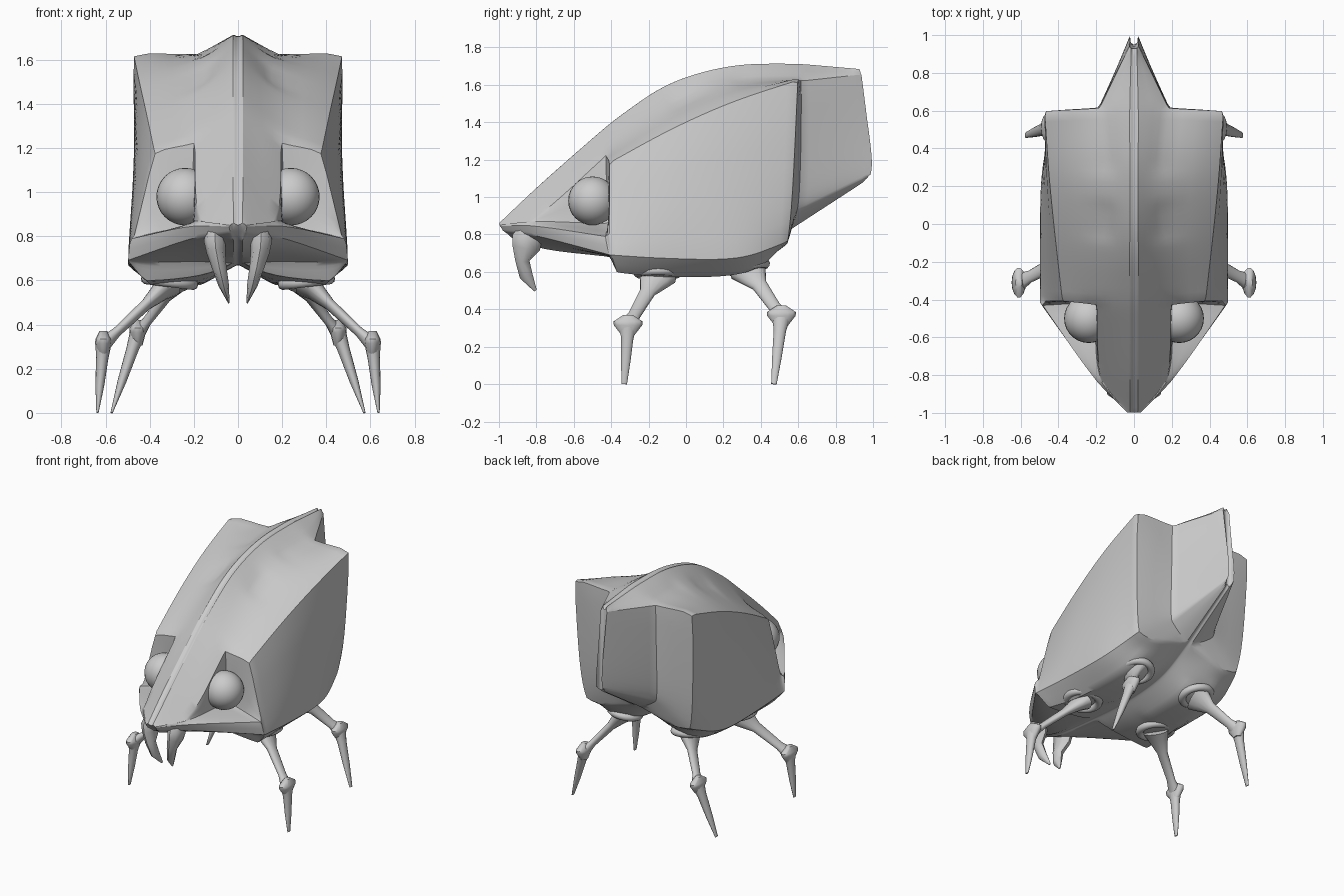
import bpy, bmesh, math
from mathutils import Vector, Matrix

if "Cube" in bpy.data.objects:
    bpy.data.objects.remove(bpy.data.objects["Cube"])


def finish(obj, angle=40):
    """Mirror across x and smooth all but the sharp edges."""
    m = obj.modifiers.new("Mirror", 'MIRROR')
    m.use_clip = True
    m.merge_threshold = 0.0005
    bpy.ops.object.select_all(action='DESELECT')
    obj.select_set(True)
    bpy.context.view_layer.objects.active = obj
    bpy.ops.object.shade_smooth_by_angle(angle=math.radians(angle))


def new_object(name, bm, angle=40):
    bmesh.ops.recalc_face_normals(bm, faces=bm.faces[:])
    me = bpy.data.meshes.new(name)
    bm.to_mesh(me)
    bm.free()
    obj = bpy.data.objects.new(name, me)
    bpy.context.collection.objects.link(obj)
    finish(obj, angle)
    return obj


def curve_at(keys, t):
    """Point at t in 0..1 on a smooth curve through the keys."""
    k = [Vector(p) for p in keys]
    n = len(k) - 1
    i = min(int(t * n), n - 1)
    u = t * n - i
    p1, p2 = k[i], k[i + 1]
    p0 = k[i - 1] if i > 0 else 2 * p1 - p2
    p3 = k[i + 2] if i + 2 <= n else 2 * p2 - p1
    return 0.5 * (2 * p1 + (p2 - p0) * u + (2 * p0 - 5 * p1 + 4 * p2 - p3) * u * u
                  + (3 * p1 - p0 - 3 * p2 + p3) * u ** 3)


def bridge(bm, rings, closed):
    for a, b in zip(rings, rings[1:]):
        n = len(a)
        for i in range(n if closed else n - 1):
            j = (i + 1) % n
            bm.faces.new((a[i], a[j], b[j], b[i]))
    bm.faces.new(rings[0])
    bm.faces.new(rings[-1])


def tube(name, pts, radii, n=14):
    """Tapered limb; radii are (across x, across y) at each point."""
    pts = [Vector(p) for p in pts]
    bm = bmesh.new()
    rings = []
    for i, (p, (rx, ry)) in enumerate(zip(pts, radii)):
        d = pts[min(i + 1, len(pts) - 1)] - pts[max(i - 1, 0)]
        q = Vector((0, 0, -1)).rotation_difference(d)
        rings.append([bm.verts.new(p + q @ Vector((rx * math.cos(2 * math.pi * k / n),
                      ry * math.sin(2 * math.pi * k / n), 0))) for k in range(n)])
    bridge(bm, rings, True)
    return new_object(name, bm, 50)


def ball(name, loc, size):
    bm = bmesh.new()
    bmesh.ops.create_uvsphere(bm, u_segments=28, v_segments=16, radius=1,
                              matrix=Matrix.LocRotScale(Vector(loc), None, Vector(size)))
    return new_object(name, bm, 60)


# Body: lengthwise lines in order crest, strip edge, eye floor / shoulder,
# lip / side, lower edge, lobe, inner belly, keel
snout = [
    [(.02, -1, .86), (.02, -.78, 1.07), (.02, -.41, 1.395)],
    [(.03, -1, .855), (.18, -.8, .89), (.2, -.43, 1.225)],
    [(.035, -1, .85), (.185, -.8, .87), (.2, -.41, .85)],
    [(.04, -.995, .845), (.225, -.8, .845), (.49, -.43, .79)],
    [(.035, -.98, .82), (.21, -.79, .79), (.5, -.41, .69)],
    [(.03, -.95, .8), (.17, -.76, .76), (.42, -.41, .68)],
    [(.025, -.94, .79), (.1, -.75, .74), (.2, -.41, .69)],
    [(.02, -.93, .78), (.02, -.75, .72), (.02, -.41, .68)]]
shell = [
    [(.02, -.41, 1.395), (.02, -.1, 1.605), (.02, .25, 1.705), (.02, .6, 1.715)],
    [(.2, -.43, 1.225), (.16, -.1, 1.46), (.14, .25, 1.61), (.185, .615, 1.625)],
    [(.38, -.41, 1.19), (.42, -.08, 1.37), (.455, .25, 1.52), (.48, .6, 1.64)],
    [(.47, -.41, .8), (.49, -.1, .88), (.485, .25, .9), (.46, .57, .95)],
    [(.5, -.4, .69), (.5, -.1, .67), (.49, .28, .67), (.42, .545, .76)],
    [(.42, -.37, .595), (.38, -.1, .57), (.35, .32, .59), (.28, .54, .74)],
    [(.15, -.37, .615), (.15, -.1, .59), (.15, .32, .605), (.18, .55, .78)],
    [(.02, -.41, .68), (.02, -.1, .66), (.02, .28, .69), (.02, .55, .82)]]
tail = [
    [(.02, .6, 1.715), (.015, .93, 1.685)],
    [(.185, .615, 1.625), (.025, .94, 1.66)],
    [(.19, .615, 1.3), (.02, .97, 1.42)],
    [(.19, .605, .98), (.02, 1.004, 1.18)],
    [(.17, .59, .92), (.025, .99, 1.12)],
    [(.12, .58, .88), (.025, .97, 1.1)],
    [(.07, .57, .85), (.02, .96, 1.09)],
    [(.02, .55, .82), (.015, .95, 1.08)]]
bm = bmesh.new()
rings = []
for lines, steps in ((snout, 7), (shell, 9), (tail, 4)):
    for s in range(steps + 1):
        p = [curve_at(k, s / steps) for k in lines]
        # shallow groove along the centre line, above and below
        p = [Vector((0, p[0].y, p[0].z - .012))] + p + [Vector((0, p[-1].y, p[-1].z + .012))]
        rings.append([bm.verts.new(v) for v in p])
bridge(bm, rings, False)
bmesh.ops.remove_doubles(bm, verts=bm.verts[:], dist=.003)
# softened creases: half-sharp edges under a subdivision surface
bmesh.ops.recalc_face_normals(bm, faces=bm.faces[:])
crease = bm.edges.layers.float.new("crease_edge")
for e in bm.edges:
    if len(e.link_faces) == 2 and e.calc_face_angle(0) > math.radians(24):
        e[crease] = .8
body = new_object("body", bm, 40)
sub = body.modifiers.new("Subdivision", 'SUBSURF')
sub.levels = sub.render_levels = 2
body.modifiers.move(len(body.modifiers) - 1, 1)

# Eyes
ball("eyes", (.24, -.5, .98), (.13, .13, .13))

# Fangs under the snout
tube("fangs",
     [(.1, -.83, .83), (.105, -.85, .78), (.1, -.855, .73), (.085, -.875, .66),
      (.065, -.855, .58), (.042, -.805, .5)],
     [(.045, .06), (.05, .08), (.043, .075), (.033, .038), (.024, .036), (.004, .008)], 8)

# Legs: hip, knee, foot and socket for each pair
legs = {"front": ((.31, -.15, .59), (.61, -.31, .31), (.637, -.33, 0), .13),
        "rear": ((.255, .33, .62), (.455, .51, .36), (.573, .47, 0), .12)}
for side, (hip, knee, foot, r) in legs.items():
    h, k, f = Vector(hip), Vector(knee), Vector(foot)
    tube(side + "_thighs", [h, h.lerp(k, .12), h.lerp(k, .35), h.lerp(k, .8), k],
         [(.065, .105), (.045, .085), (.026, .042), (.022, .033), (.035, .05)])
    # diamond-shaped knee, wide front to back
    tube(side + "_knees", [k + Vector((0, 0, z)) for z in (.06, .025, .005, -.055)],
         [(.018, .025), (.036, .08), (.038, .078), (.022, .03)])
    tube(side + "_shins", [k, k.lerp(f, .2), k.lerp(f, .6), f],
         [(.036, .05), (.028, .034), (.02, .026), (.005, .015)])
    bpy.ops.mesh.primitive_torus_add(major_radius=r - .025, minor_radius=.026,
                                     major_segments=28, minor_segments=10,
                                     location=h + Vector((0, 0, .005)),
                                     rotation=(.2 if side == "rear" else 0, -.12, 0))
    rim = bpy.context.object
    rim.name = side + "_leg_sockets"
    bpy.ops.object.transform_apply(location=True, rotation=True, scale=True)
    finish(rim, 60)
